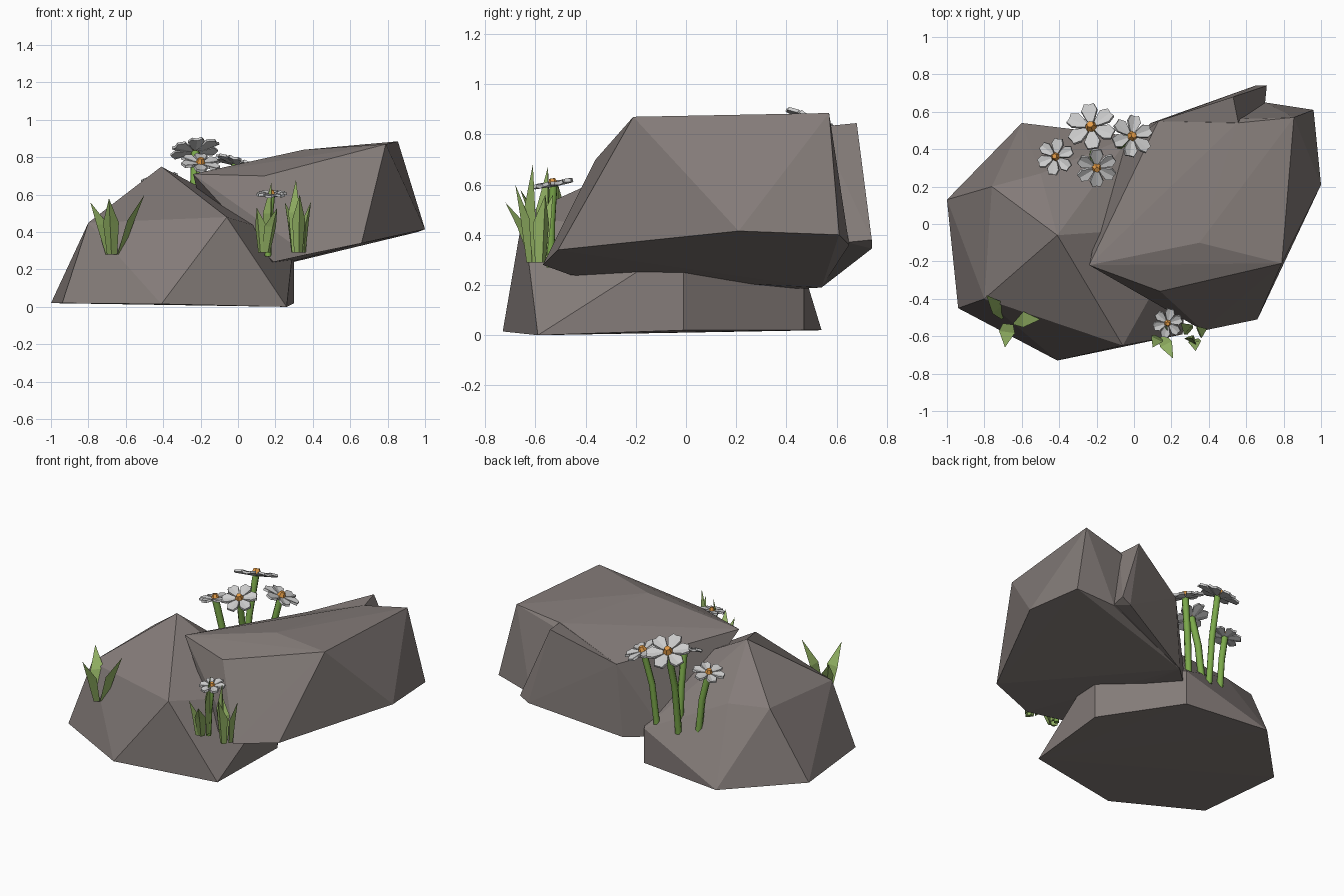
import bpy, bmesh, math
from mathutils import Vector

if "Cube" in bpy.data.objects:
    bpy.data.objects.remove(bpy.data.objects["Cube"])


def material(name, rgb):
    m = bpy.data.materials.new(name)
    m.diffuse_color = (*rgb, 1)
    m.use_nodes = True
    m.node_tree.nodes["Principled BSDF"].inputs["Base Color"].default_value = m.diffuse_color
    return m


STONE = material("stone", (0.23, 0.20, 0.19))
LEAF = material("leaf_green", (0.30, 0.46, 0.13))
STEM = material("stem_green", (0.20, 0.40, 0.07))
PETAL = material("petal_white", (0.75, 0.75, 0.76))
CENTRE = material("flower_centre", (0.75, 0.32, 0.06))


def finish(bm, name, mat):
    bmesh.ops.recalc_face_normals(bm, faces=bm.faces)
    me = bpy.data.meshes.new(name)
    bm.to_mesh(me)
    bm.free()
    me.materials.append(mat)
    ob = bpy.data.objects.new(name, me)
    bpy.context.collection.objects.link(ob)
    return ob


def rock(name, corners):
    """Faceted boulder: the convex hull of its corners."""
    bm = bmesh.new()
    for c in corners:
        bm.verts.new(c)
    res = bmesh.ops.convex_hull(bm, input=bm.verts)
    inner = [g for g in res["geom_interior"] if isinstance(g, bmesh.types.BMVert)]
    if inner:
        bmesh.ops.delete(bm, geom=inner, context='VERTS')
    finish(bm, name, STONE)


# Lower boulder: seven-sided foot, then shoulders and peak
rock("lower_boulder", [
    (-1, .13, .02), (-.94, -.45, .02), (-.41, -.73, .015), (.26, -.59, 0),
    (.30, -.01, .02), (-.02, .47, .02), (-.60, .54, .02),
    (-.41, -.06, .75), (-.06, -.65, .48), (-.80, -.40, .45), (-.76, .20, .48),
    (-.50, .27, .47), (-.02, .47, .25), (.30, -.01, .37)])

# Upper slab leaning on it: underside, then top
rock("upper_boulder", [
    (.19, -.46, .24), (.37, -.57, .28), (.66, -.51, .34), (1, .21, .415),
    (.96, .61, .40), (.70, .65, .36), (.09, .54, .19), (-.11, .36, .18),
    (-.24, -.22, .71), (.14, -.36, .70), (.35, -.10, .84), (.79, -.21, .87),
    (.855, .57, .885), (.55, .54, .83), (.13, .55, .67)])

# Rear ledge of the slab, leaving a notch beside it
rock("upper_boulder_ledge", [
    (.53, .68, .845), (.65, .74, .345), (.71, .74, .38), (.70, .64, .37),
    (.56, .53, .83), (.13, .55, .67), (.09, .54, .19), (.3, .2, .5)])


def blade(bm, base, tip, w):
    """Three-sided grass blade that widens, bends outward and ends in a point."""
    base, tip = Vector(base), Vector(tip)
    out = Vector((tip.x - base.x, tip.y - base.y, 0)).normalized()
    side = Vector((-out.y, out.x, 0))
    mid = base.lerp(tip, .5) - out * .02 + Vector((0, 0, .02))
    rings = []
    for c, s in ((base, .65), (mid, 1)):
        rings.append([bm.verts.new(c + d * s * w) for d in
                      (side * .5, side * -.5, out * .45)])
    top = bm.verts.new(tip)
    bm.faces.new(rings[0])
    for i in range(3):
        j = (i + 1) % 3
        bm.faces.new((rings[0][i], rings[0][j], rings[1][j], rings[1][i]))
        bm.faces.new((rings[1][i], rings[1][j], top))


def grass(name, base, tips, w=.07):
    bm = bmesh.new()
    b = Vector(base)
    for t in tips:
        d = Vector((t[0] - b.x, t[1] - b.y, 0)).normalized()
        blade(bm, b + d * .025, t, w)
    finish(bm, name, LEAF)


# Grass tufts
grass("grass_left", (-.67, -.51, .28),
      [(-.79, -.38, .56), (-.50, -.51, .60), (-.69, -.66, .58)], .085)
grass("grass_middle", (.14, -.58, .29),
      [(.10, -.66, .53), (.21, -.72, .53), (.18, -.55, .67)])
grass("grass_right", (.32, -.59, .29),
      [(.31, -.61, .68), (.25, -.53, .56), (.39, -.56, .56), (.33, -.68, .60)])


def flower(name, base, head, normal, r):
    n, base, head = Vector(normal).normalized(), Vector(base), Vector(head)
    quat = n.to_track_quat('Z', 'Y')
    # Stem
    cu = bpy.data.curves.new(name + "_stem", 'CURVE')
    cu.dimensions = '3D'
    cu.bevel_depth = .022 * min(1, r / .1)
    cu.bevel_resolution = 1
    cu.use_fill_caps = True
    sp = cu.splines.new('POLY')
    bend = base.lerp(head, .55)
    bend.xy = base.lerp(head, .35).xy
    pts = [base, bend, head - n * .01]
    sp.points.add(2)
    for p, q in zip(sp.points, pts):
        p.co = (*q, 1)
    cu.materials.append(STEM)
    bpy.context.collection.objects.link(bpy.data.objects.new(name + "_stem", cu))
    # Six cupped petals
    bm = bmesh.new()
    for k in range(6):
        a = k * math.tau / 6 + .3
        u, v = Vector((math.cos(a), math.sin(a), 0)), Vector((-math.sin(a), math.cos(a), 0))

        def pt(d, s, z):
            return bm.verts.new(u * d * r + v * s * r + Vector((0, 0, z * r)))
        root, tip = pt(.08, 0, 0), pt(.95, 0, .04)
        left = [pt(.3, .15, .03), pt(.68, .31, .12), pt(.98, .19, .08)]
        right = [pt(.3, -.15, .03), pt(.68, -.31, .12), pt(.98, -.19, .08)]
        bm.faces.new((root, tip, left[2], left[1], left[0]))
        bm.faces.new((root, right[0], right[1], right[2], tip))
    ob = finish(bm, name + "_petals", PETAL)
    sol = ob.modifiers.new("thickness", 'SOLIDIFY')
    sol.thickness = .014
    # Button in the middle
    bm = bmesh.new()
    bmesh.ops.create_cone(bm, segments=6, radius1=r * .26, radius2=r * .14,
                          depth=r * .3, cap_ends=True)
    bmesh.ops.translate(bm, verts=bm.verts, vec=(0, 0, r * .1))
    button = finish(bm, name + "_centre", CENTRE)
    for o in (ob, button):
        o.rotation_mode = 'QUATERNION'
        o.rotation_quaternion = quat
        o.location = head


# Flowers: four behind, one small in front
flower("flower_tall", (-.24, .42, .26), (-.23, .52, .84), (-.15, .42, .9), .135)
flower("flower_right", (-.08, .42, .27), (-.01, .47, .77), (.3, .2, .92), .115)
flower("flower_left", (-.36, .38, .28), (-.42, .36, .69), (-.2, .1, .95), .10)
flower("flower_near", (-.22, .38, .28), (-.20, .30, .77), (.1, -.4, .9), .11)
flower("flower_front", (.16, -.54, .27), (.18, -.53, .605), (0, -.18, .98), .08)
